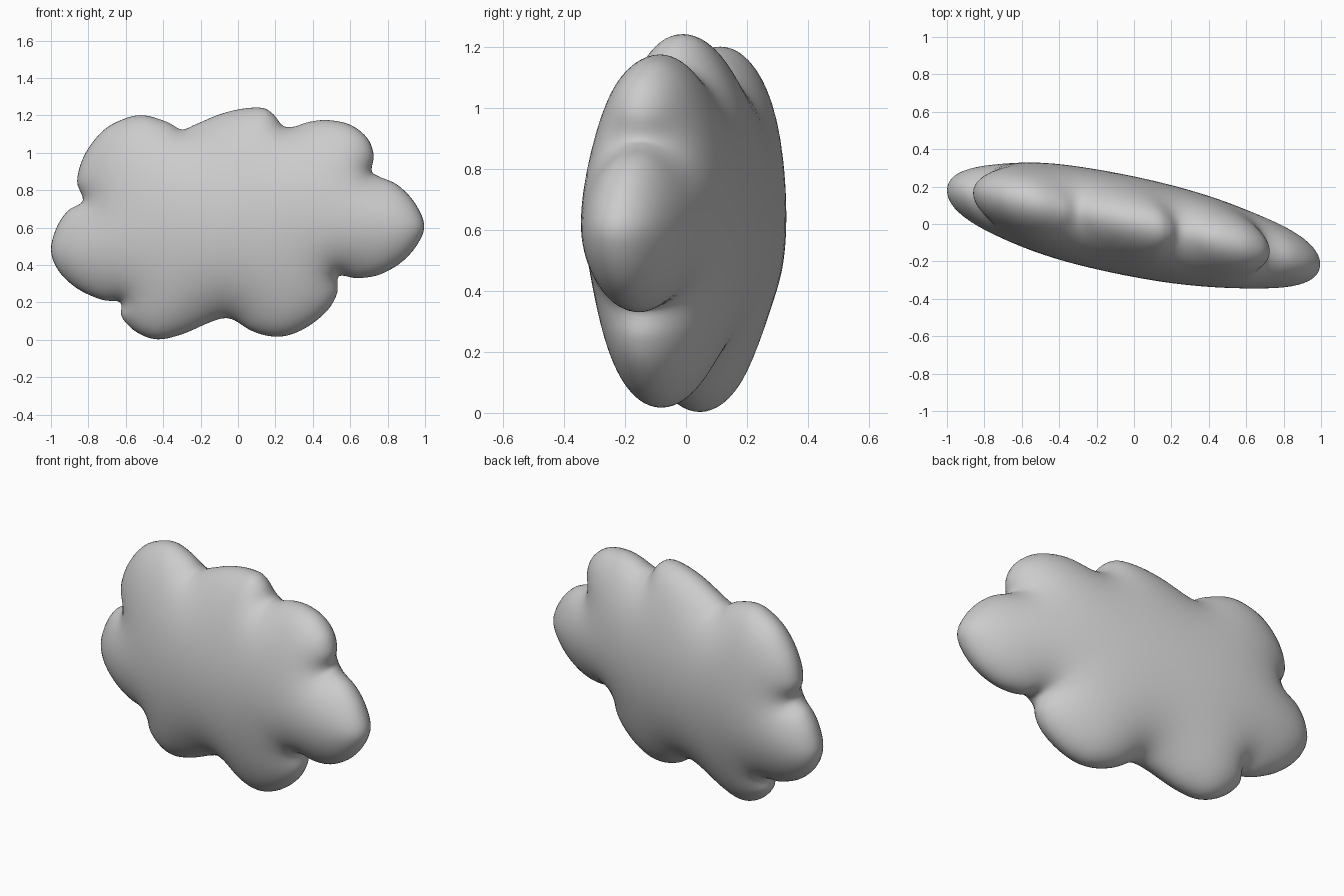
import bpy, math
from mathutils import Vector

if "Cube" in bpy.data.objects:
    bpy.data.objects.remove(bpy.data.objects["Cube"])

# scalloped outline in x, z (clockwise from the left-hand notch)
OUTLINE = [
    (-.83, .745), (-.86, .85), (-.82, .99), (-.72, 1.12), (-.60, 1.185), (-.50, 1.20), (-.38, 1.165),
    (-.30, 1.125), (-.22, 1.155), (-.10, 1.205), (.02, 1.235), (.13, 1.24), (.19, 1.205),
    (.24, 1.145), (.30, 1.14), (.38, 1.165), (.48, 1.175), (.60, 1.15), (.69, 1.08), (.725, .99),
    (.715, .905), (.75, .875), (.85, .83), (.94, .74), (.995, .62), (.965, .52), (.88, .42), (.76, .35),
    (.64, .33), (.54, .34), (.53, .25), (.48, .16), (.38, .075), (.27, .025), (.17, .02), (.07, .05),
    (-.02, .105), (-.08, .115), (-.16, .09), (-.30, .03), (-.43, .003), (-.54, .04), (-.62, .12),
    (-.63, .20), (-.73, .215), (-.86, .275), (-.96, .37), (-1, .48), (-.97, .60), (-.91, .69)]
CENTRE = Vector((0, .62))
HALF_DEPTH = .268
STEPS, RINGS = 5, 22


def smooth_loop(points, steps):
    """Closed Catmull-Rom curve through the points."""
    p = [Vector(q) for q in points]
    n, out = len(p), []
    for i in range(n):
        a, b, c, d = p[i - 1], p[i], p[(i + 1) % n], p[(i + 2) % n]
        for k in range(steps):
            t = k / steps
            out.append(.5 * (2 * b + (c - a) * t + (2 * a - 5 * b + 4 * c - d) * t * t
                             + (3 * b - a - 3 * c + d) * t ** 3))
    return out


def puff(px, pz, rim):
    """Inflated height: large far from the rim, falling round to zero at it."""
    total = 0
    ax, az = rim[-1][0] - px, rim[-1][1] - pz
    for x, z in rim:
        bx, bz = x - px, z - pz
        cross, dot = az * bx - ax * bz, ax * bx + az * bz
        aa, bb = ax * ax + az * az, bx * bx + bz * bz
        ang = math.atan2(cross, dot)
        length = math.hypot(bx - ax, bz - az)
        t = cross / length
        if t * t < .0025 * min(aa, bb):
            total += ang / math.sqrt(aa * bb)
        else:
            s1, s2 = (dot - aa) / length, (bb - dot) / length
            total += .5 / (t * t) * (ang + t * (s2 / bb - s1 / aa))
        ax, az = bx, bz
    return max(total, 1e-6) ** -.25


def mid_y(x, z):
    """Middle sheet of the cloud, turned slightly and leaning."""
    return -.04 + .04 * z - .2 * x


rim = smooth_loop(OUTLINE, STEPS)
rim_xy = [(p.x, p.y) for p in rim]
n = len(rim)
scale = HALF_DEPTH / puff(CENTRE.x, CENTRE.y, rim_xy)

# shared rim, then rings closing in to a centre point on the front and the back
verts = [(p.x, mid_y(p.x, p.y), p.y) for p in rim]
faces = []
heights = []
for k in range(RINGS - 1, 0, -1):
    r = math.sin(math.pi / 2 * k / RINGS)
    for p in rim:
        q = CENTRE + (p - CENTRE) * r
        heights.append((q.x, q.y, scale * puff(q.x, q.y, rim_xy)))
heights.append((CENTRE.x, CENTRE.y, HALF_DEPTH))

for side in (-1, 1):
    base = len(verts)
    verts += [(x, mid_y(x, z) + side * h, z) for x, z, h in heights]
    rings = [0] + [base + k * n for k in range(RINGS - 1)]
    tip = len(verts) - 1
    new = []
    for o, i in zip(rings, rings[1:]):
        new += [(o + j, o + (j + 1) % n, i + (j + 1) % n, i + j) for j in range(n)]
    new += [(rings[-1] + j, rings[-1] + (j + 1) % n, tip) for j in range(n)]
    faces += [f[::-1] for f in new] if side < 0 else new

mesh = bpy.data.meshes.new("cloud")
mesh.from_pydata(verts, [], faces)
mesh.shade_smooth()
cloud = bpy.data.objects.new("cloud", mesh)
bpy.context.collection.objects.link(cloud)
